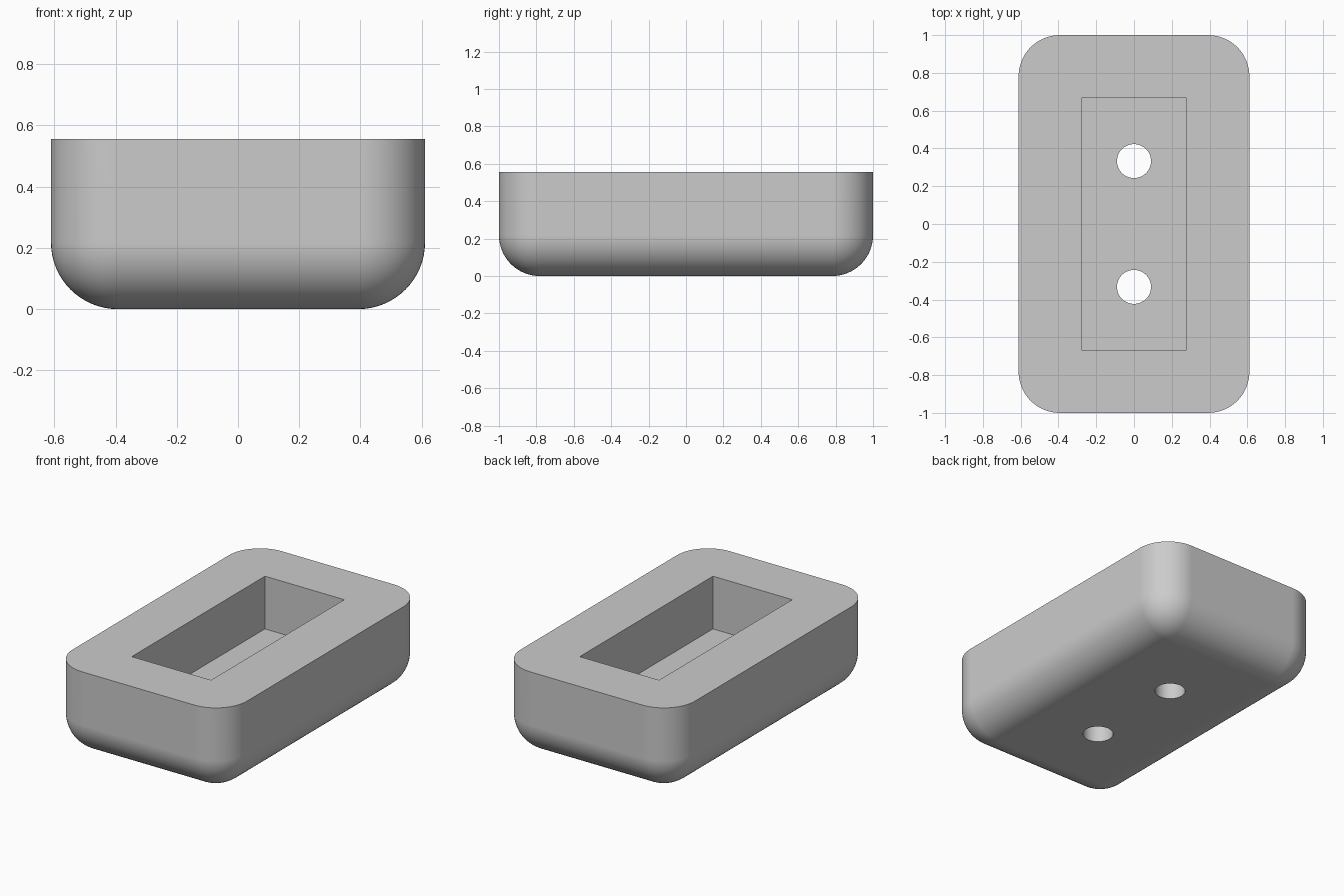
import bpy
import bmesh
import math
from mathutils import Matrix

default = bpy.data.objects.get("Cube")
if default:
    bpy.data.objects.remove(default, do_unlink=True)

# Overall proportions
WIDTH, LENGTH, HEIGHT = 1.222, 2.0, 0.556
FILLET = 0.218
POCKET_W, POCKET_L, FLOOR = 0.556, 1.334, 0.222
HOLE_R, HOLE_Y = 0.09, 0.333

grey = bpy.data.materials.new("plain grey")
grey.use_nodes = True
colour = (0.6, 0.6, 0.6, 1)
grey.diffuse_color = colour
grey.node_tree.nodes["Principled BSDF"].inputs["Base Color"].default_value = colour


def make_object(name, bm):
    mesh = bpy.data.meshes.new(name)
    bm.to_mesh(mesh)
    bm.free()
    mesh.materials.append(grey)
    obj = bpy.data.objects.new(name, mesh)
    bpy.context.collection.objects.link(obj)
    return obj


def box(sx, sy, z0, z1):
    bm = bmesh.new()
    bmesh.ops.create_cube(bm, size=1, matrix=Matrix.Translation((0, 0, (z0 + z1) / 2))
                          @ Matrix.Diagonal((sx, sy, z1 - z0, 1)))
    return bm


# Rounded block: every edge filleted except the top rim
bm = box(WIDTH, LENGTH, 0, HEIGHT)
rounded = [e for e in bm.edges if any(v.co.z < HEIGHT / 2 for v in e.verts)]
bmesh.ops.bevel(bm, geom=rounded, offset=FILLET, offset_type="OFFSET",
                segments=16, profile=0.5, affect="EDGES")
body = make_object("housing", bm)

# Cutters for the rectangular pocket and the two through holes
cutters = [make_object("pocket_cutter", box(POCKET_W, POCKET_L, FLOOR, HEIGHT + 0.2))]
for side in (-1, 1):
    bm = bmesh.new()
    bmesh.ops.create_cone(bm, cap_ends=True, segments=48, radius1=HOLE_R, radius2=HOLE_R,
                          depth=0.7, matrix=Matrix.Translation((0, side * HOLE_Y, 0.1)))
    cutters.append(make_object("hole_cutter", bm))

bpy.ops.object.select_all(action="DESELECT")
body.select_set(True)
bpy.context.view_layer.objects.active = body
for cutter in cutters:
    cutter.hide_render = True
    mod = body.modifiers.new("cut", "BOOLEAN")
    mod.operation = "DIFFERENCE"
    mod.solver = "EXACT"
    mod.object = cutter
    bpy.ops.object.modifier_apply(modifier=mod.name)
    bpy.data.objects.remove(cutter, do_unlink=True)

# Smooth fillets, crisp rim, flat faces kept flat
bpy.ops.object.shade_smooth_by_angle(angle=math.radians(30))
weighted = body.modifiers.new("flat faces", "WEIGHTED_NORMAL")
weighted.keep_sharp = True
